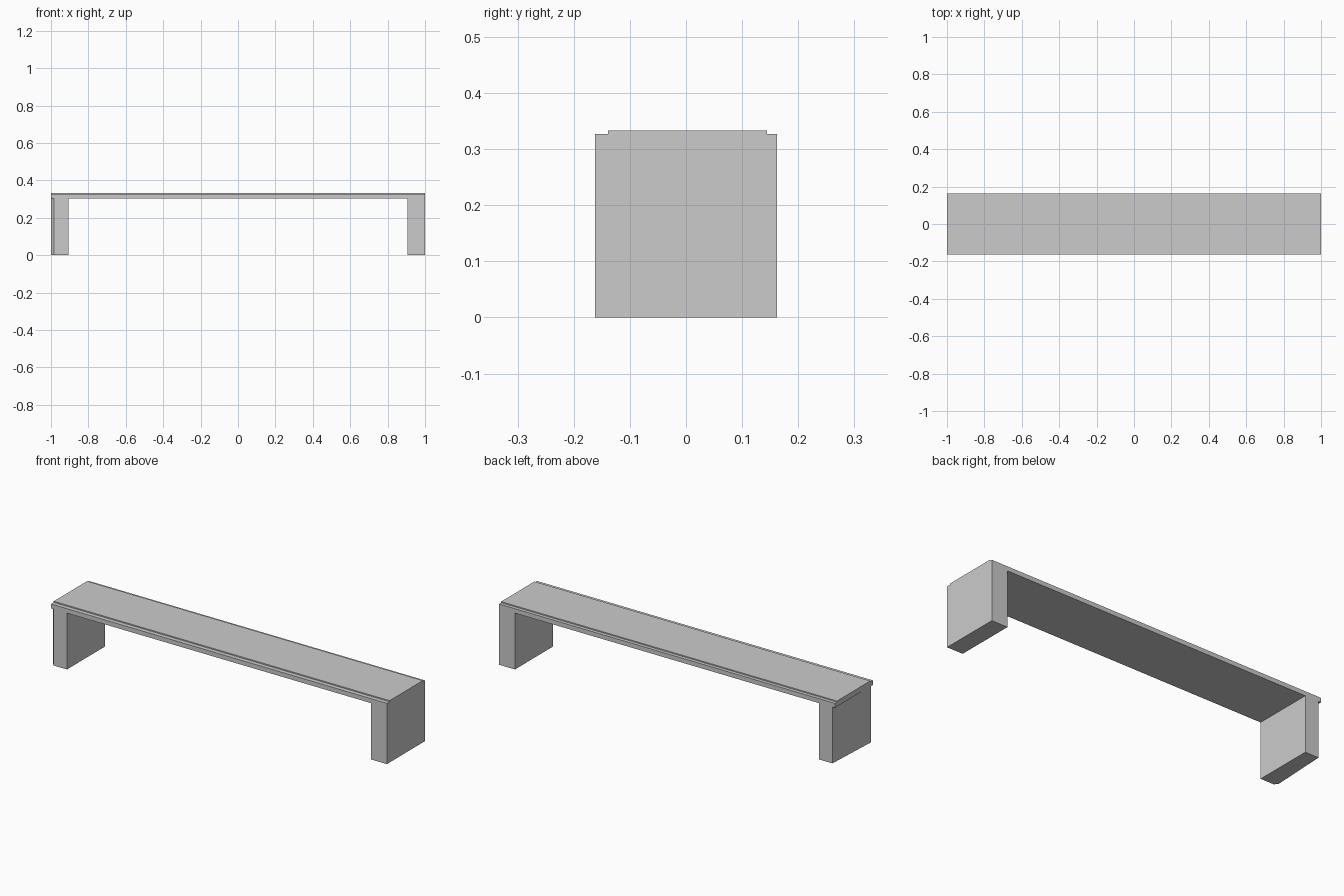
import bpy
import bmesh

if "Cube" in bpy.data.objects:
    bpy.data.objects.remove(bpy.data.objects["Cube"])


def prism(name, points, axis, start, end):
    """Extrude a closed 2D outline along x (outline in y,z) or z (outline in x,y)."""
    def place(p, t):
        return (t, p[0], p[1]) if axis == 'x' else (p[0], p[1], t)
    bm = bmesh.new()
    face = bm.faces.new([bm.verts.new(place(p, start)) for p in points])
    moved = bmesh.ops.extrude_face_region(bm, geom=[face])
    verts = [g for g in moved['geom'] if isinstance(g, bmesh.types.BMVert)]
    offset = (end - start, 0, 0) if axis == 'x' else (0, 0, end - start)
    bmesh.ops.translate(bm, verts=verts, vec=offset)
    bmesh.ops.recalc_face_normals(bm, faces=bm.faces)
    mesh = bpy.data.meshes.new(name)
    bm.to_mesh(mesh)
    bm.free()
    obj = bpy.data.objects.new(name, mesh)
    bpy.context.collection.objects.link(obj)
    return obj


HALF_DEPTH = 0.162
UNDERSIDE = 0.303

# Deck: thin slab with a slightly raised middle and low ledges along both edges
prism("deck", [
    (-HALF_DEPTH, UNDERSIDE), (HALF_DEPTH, UNDERSIDE),
    (HALF_DEPTH, 0.327), (0.144, 0.327), (0.144, 0.333),
    (-0.139, 0.333), (-0.139, 0.327), (-HALF_DEPTH, 0.327),
], 'x', -1.0, 1.0)

# Right support: plain block flush with the deck end
prism("right_support", [
    (0.905, -HALF_DEPTH), (1.0, -HALF_DEPTH),
    (1.0, HALF_DEPTH), (0.905, HALF_DEPTH),
], 'z', 0.0, UNDERSIDE)

# Left support: slanted outer face with a clipped front corner
prism("left_support", [
    (-0.905, -HALF_DEPTH), (-0.905, HALF_DEPTH),
    (-0.985, HALF_DEPTH), (-1.0, -0.145), (-0.985, -HALF_DEPTH),
], 'z', 0.0, UNDERSIDE)
